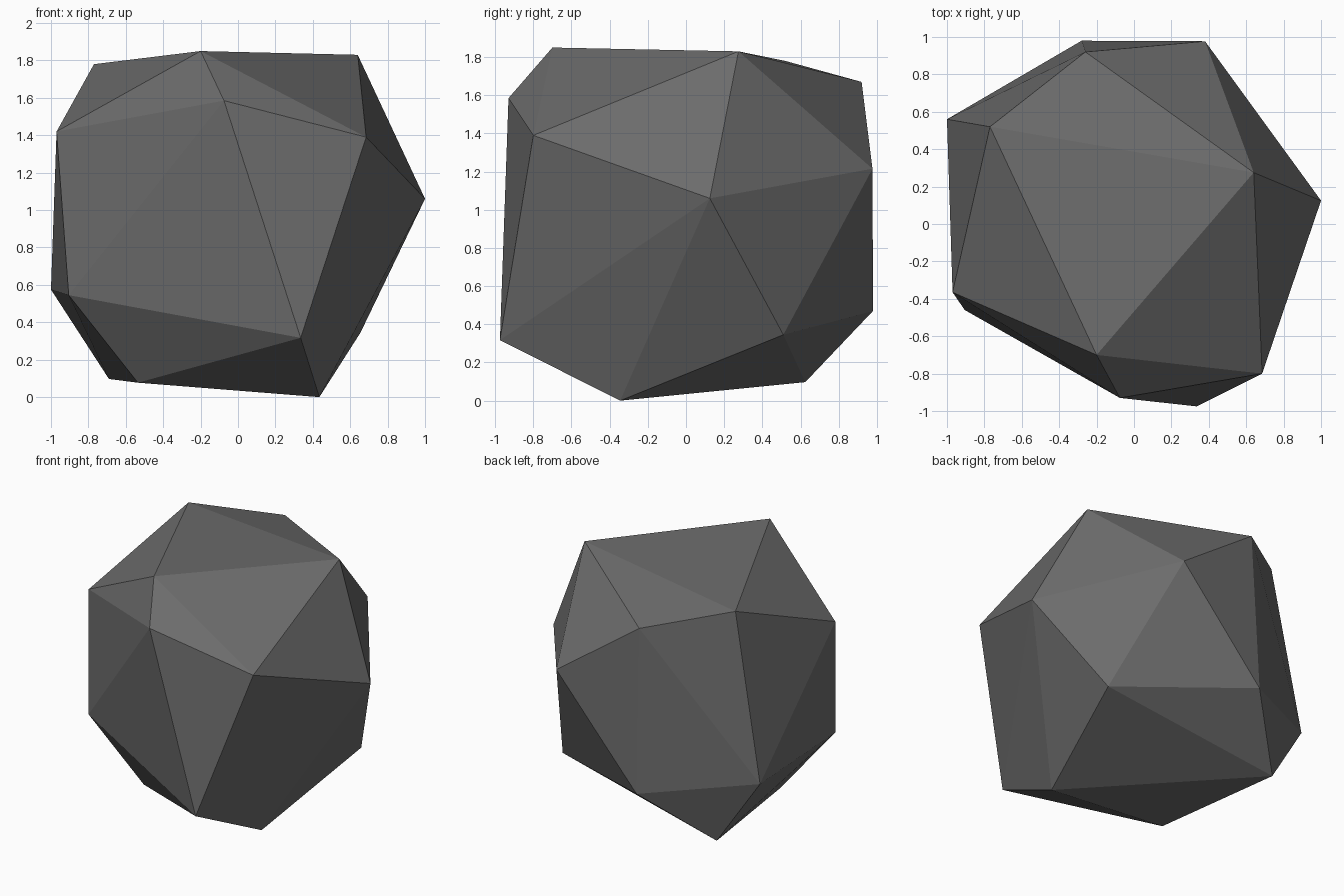
import bpy, bmesh

# Corner points of the faceted boulder
corners = [
    # upper corners
    (-0.77, 0.52, 1.78), (-0.20, -0.70, 1.85), (0.64, 0.275, 1.83),
    (-0.26, 0.92, 1.67), (-0.075, -0.93, 1.585),
    # middle corners
    (-0.97, -0.365, 1.42), (0.685, -0.80, 1.39), (0.38, 0.977, 1.215),
    (1.0, 0.125, 1.06), (-1.0, 0.56, 0.575), (-0.905, -0.46, 0.545),
    # lower corners
    (-0.28, 0.98, 0.47), (0.655, 0.51, 0.345), (0.335, -0.975, 0.317),
    (-0.69, 0.625, 0.097), (-0.535, -0.34, 0.077), (0.435, -0.345, 0.0),
]

# Boulder: convex shell around the corners, flat faces
bm = bmesh.new()
for c in corners:
    bm.verts.new(c)
bmesh.ops.convex_hull(bm, input=bm.verts[:])
bmesh.ops.recalc_face_normals(bm, faces=bm.faces[:])
mesh = bpy.data.meshes.new("boulder")
bm.to_mesh(mesh)
bm.free()
boulder = bpy.data.objects.new("boulder", mesh)
bpy.context.collection.objects.link(boulder)

# Dark grey stone colour
stone = bpy.data.materials.new("dark grey stone")
stone.diffuse_color = (0.15, 0.15, 0.15, 1.0)
mesh.materials.append(stone)
